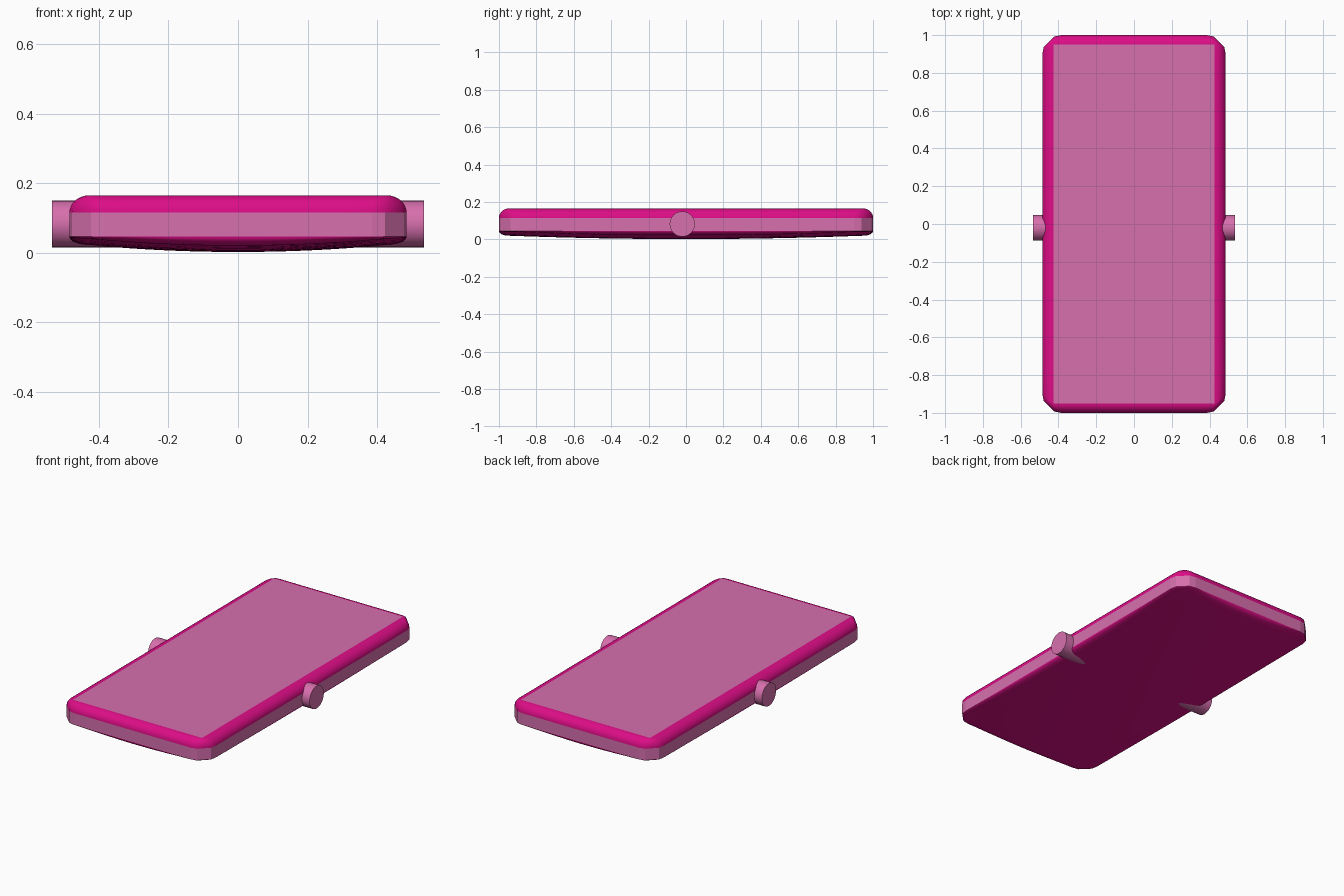
import bpy, bmesh, math

if "Cube" in bpy.data.objects:
    bpy.data.objects.remove(bpy.data.objects["Cube"])

W, L = 0.485, 1.0            # half width, half length
TX, TY = 0.427, 0.95         # flat panel half sizes
R = 0.1                      # plan corner radius


def material(name, col):
    m = bpy.data.materials.new(name)
    m.diffuse_color = (*col, 1)
    m.use_nodes = True
    m.node_tree.nodes["Principled BSDF"].inputs["Base Color"].default_value = m.diffuse_color
    return m


magenta = material("magenta", (0.72, 0.004, 0.24))
pink = material("pink", (0.68, 0.16, 0.42))


def outline():
    """Pairs of (outer point, matching panel point), counter-clockwise."""
    pts = []
    corners = [(1, 1, 0), (-1, 1, 90), (-1, -1, 180), (1, -1, 270)]
    for i, (sx, sy, a0) in enumerate(corners):
        arc = []
        for a in (0, 22.5, 67.5, 90):
            t = math.radians(a0 + a)
            arc.append(((sx * (W - R) + R * math.cos(t), sy * (L - R) + R * math.sin(t)),
                        (sx * TX, sy * TY)))
        pts += arc
        # points along the straight side to the next corner
        nx, ny, na = corners[(i + 1) % 4]
        t = math.radians(na)
        end = ((nx * (W - R) + R * math.cos(t), ny * (L - R) + R * math.sin(t)),
               (nx * TX, ny * TY))
        n = 12
        for k in range(1, n):
            f = k / n
            pts.append(tuple(tuple(p + (q - p) * f for p, q in zip(s, e))
                             for s, e in zip(arc[-1], end)))
    return pts


def dome(x, y):
    return 0.002 + 0.02 * (x / TX) ** 2 + 0.018 * (y / TY) ** 2


# Body: stacked rings from the domed underside up to the flat top
pts = outline()
bm = bmesh.new()
rings = []


def ring(f, zfun):
    row = []
    for o, p in pts:
        x, y = (o[0] + (p[0] - o[0]) * f, o[1] + (p[1] - o[1]) * f)
        row.append(bm.verts.new((x, y, zfun(p))))
    rings.append(row)


for k in range(1, 11):       # underside
    s = k / 10
    rings.append([bm.verts.new((p[0] * s, p[1] * s, dome(p[0] * s, p[1] * s))) for o, p in pts])
N = 8
for k in range(1, N + 1):    # lower rim
    a = math.pi / 2 * k / N
    ring(1 - math.sin(a), lambda p: 0.046 - (0.046 - dome(*p)) * math.cos(a))
wall = len(rings)
for k in range(N + 1):       # wall, then upper rim
    a = math.pi / 2 * k / N
    ring(1 - math.cos(a), lambda p: 0.115 + 0.05 * math.sin(a))

n = len(pts)
for r in range(1, len(rings)):
    for j in range(n):
        k = (j + 1) % n
        f = bm.faces.new((rings[r - 1][j], rings[r - 1][k], rings[r][k], rings[r][j]))
        f.smooth = r != wall
        f.material_index = 1 if r == wall else 0
centre = bm.verts.new((0, 0, dome(0, 0)))
for j in range(n):
    bm.faces.new((centre, rings[0][(j + 1) % n], rings[0][j])).smooth = True
bmesh.ops.remove_doubles(bm, verts=bm.verts, dist=1e-5)
top_edges = [e for e in bm.edges if e.is_boundary]
for f in bmesh.ops.contextual_create(bm, geom=top_edges)["faces"]:
    f.material_index = 1
    f.smooth = False
bmesh.ops.recalc_face_normals(bm, faces=bm.faces)
me = bpy.data.meshes.new("slab_body")
bm.to_mesh(me)
bm.free()
me.materials.append(magenta)
me.materials.append(pink)
bpy.context.collection.objects.link(bpy.data.objects.new("slab_body", me))

# Cross pin running through the body
bpy.ops.mesh.primitive_cylinder_add(vertices=32, radius=0.0675, depth=1.07,
                                    location=(0, -0.02, 0.0825),
                                    rotation=(0, math.pi / 2, 0))
pin = bpy.context.object
pin.name = "cross_pin"
pin.data.materials.append(pink)
bpy.ops.object.shade_smooth_by_angle(angle=math.radians(35))
